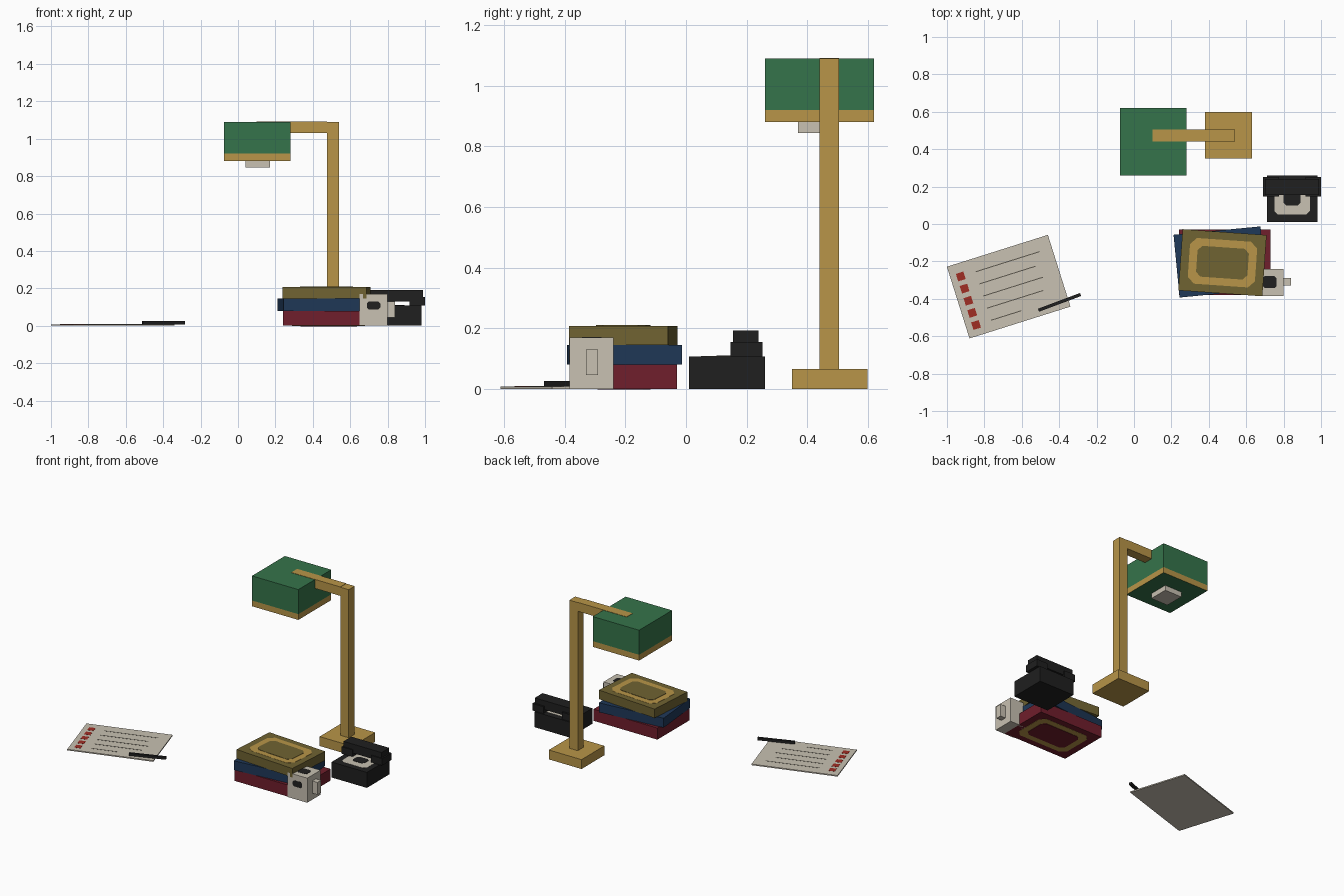
import bpy, bmesh
from math import radians, cos, sin
from mathutils import Matrix, Vector

if "Cube" in bpy.data.objects:
    bpy.data.objects.remove(bpy.data.objects["Cube"])


def material(name, *rgb):
    m = bpy.data.materials.new(name)
    m.use_nodes = True
    m.diffuse_color = (*rgb, 1)
    m.node_tree.nodes["Principled BSDF"].inputs["Base Color"].default_value = (*rgb, 1)
    return m


green = material("shade green", .036, .174, .069)
gold = material("brass gold", .479, .301, .065)
olive = material("olive cover", .162, .125, .032)
cream = material("cream", .578, .533, .445)
black = material("black", .014, .014, .014)
maroon = material("maroon cover", .162, .013, .025)
navy = material("navy cover", .0137, .0395, .0976)
red = material("red mark", .352, .026, .017)
ink = material("grey ink", .1, .09, .07)


def finish(name, bm, mats, loc, rot):
    me = bpy.data.meshes.new(name)
    bmesh.ops.recalc_face_normals(bm, faces=bm.faces)
    bm.to_mesh(me)
    bm.free()
    for m in mats:
        me.materials.append(m)
    ob = bpy.data.objects.new(name, me)
    ob.location = loc
    ob.rotation_euler = [radians(a) for a in rot]
    bpy.context.collection.objects.link(ob)
    return ob


def block(name, mat, centre, size, turn=0):
    """Box given by centre of its base, its size and a turn about z."""
    bm = bmesh.new()
    bmesh.ops.create_cube(bm, size=1)
    bmesh.ops.translate(bm, verts=bm.verts, vec=(0, 0, .5))
    bmesh.ops.scale(bm, verts=bm.verts, vec=size)
    return finish(name, bm, [mat], centre, (0, 0, turn))


def span(name, mat, x, y, z):
    """Box given by its range on each axis."""
    return block(name, mat, (sum(x) / 2, sum(y) / 2, z[0]),
                 (x[1] - x[0], y[1] - y[0], z[1] - z[0]))


def plate(name, mat, loc, w, h, cut, thick=.002, rot=(0, 0, 0)):
    """Thin panel with clipped corners, rising along its local z."""
    a, b = w / 2, h / 2
    bm = bmesh.new()
    pts = []
    for sx, sy in ((1, 1), (-1, 1), (-1, -1), (1, -1)):
        pair = [(sx * a, sy * (b - cut)), (sx * (a - cut), sy * b)]
        pts += pair if sx * sy > 0 else pair[::-1]
    face = bm.faces.new([bm.verts.new((px, py, 0)) for px, py in pts])
    top = bmesh.ops.extrude_face_region(bm, geom=[face])["geom"]
    bmesh.ops.translate(bm, vec=(0, 0, thick),
                        verts=[g for g in top if isinstance(g, bmesh.types.BMVert)])
    return finish(name, bm, [mat], loc, rot)


def framed(name, outer, inner, loc, size, inner_size, cut, rot=(0, 0, 0)):
    """Ring decoration: a panel with a smaller one over it."""
    plate(name + "_border", outer, loc, *size, cut, .002, rot)
    plate(name + "_centre", inner, loc, *inner_size, cut * .7, .004, rot)


# Desk lamp
span("lamp_base", gold, (.38, .63), (.35, .60), (0, .065))
span("lamp_post", gold, (.475, .54), (.44, .505), (.065, 1.09))
span("lamp_arm", gold, (.10, .475), (.44, .505), (1.03, 1.092))
span("lamp_shade", green, (-.075, .28), (.26, .62), (.92, 1.09))
trim = span("shade_trim", gold, (-.075, .28), (.26, .62), (.88, .92))
trim.data.materials.append(green)
for p in trim.data.polygons:
    p.material_index = int(p.normal.z < -.5)
span("lamp_bulb", cream, (.04, .17), (.37, .505), (.845, .88))

# Stack of books
block("bottom_book", maroon, (.485, -.205, 0), (.49, .35, .08))
block("middle_book", navy, (.46, -.203, .08), (.467, .337, .065), 5.5)
block("top_book", olive, (.473, -.207, .145), (.45, .328, .062), -4)
framed("top_book_cover", gold, olive, (.473, -.207, .206), (.36, .245), (.275, .165), .035, (0, 0, -4))
framed("bottom_book_cover", gold, maroon, (.485, -.205, .001), (.39, .26), (.30, .175), .035, (180, 0, 0))

# Mug
span("mug", cream, (.65, .80), (-.385, -.24), (0, .17))
span("mug_handle", cream, (.80, .84), (-.33, -.29), (.045, .13))
plate("mug_drink", black, (.725, -.311, .169), .075, .065, .012)
plate("mug_front_mark", black, (.725, -.384, .108), .072, .042, .01, rot=(90, 0, 0))

# Telephone
span("phone_body", black, (.71, .98), (.01, .26), (0, .107))
framed("phone_keypad", cream, black, (.845, .135, .106), (.19, .17), (.09, .07), .02)
for side, x in (("right", .732), ("left", .958)):
    block("handset_end_" + side, black, (x, .2, .107), (.084, .105, .048))
span("handset_bar", black, (.70, .99), (.155, .24), (.13, .192))

# Sheet of paper, with marks and written lines set out in its own frame
TURN = 17.5
SHEET = Vector((-.67, -.335, 0))
frame = Matrix.Rotation(radians(TURN), 3, "Z")
block("paper", cream, SHEET, (.566, .402, .008), TURN)
ends = (.213, .17, .19, .17, .026)
for i, end in enumerate(ends):
    v = .129 - .068 * i
    block(f"list_mark_{i + 1}", red, SHEET + frame @ Vector((-.228, v, .007)), (.042, .042, .002), TURN)
    start = -.145
    block(f"written_line_{i + 1}", ink, SHEET + frame @ Vector(((start + end) / 2, v, .007)),
          (end - start, .005, .002), TURN)

# Pen
block("pen", black, (-.398, -.419, .008), (.24, .017, .017), 20.5)
